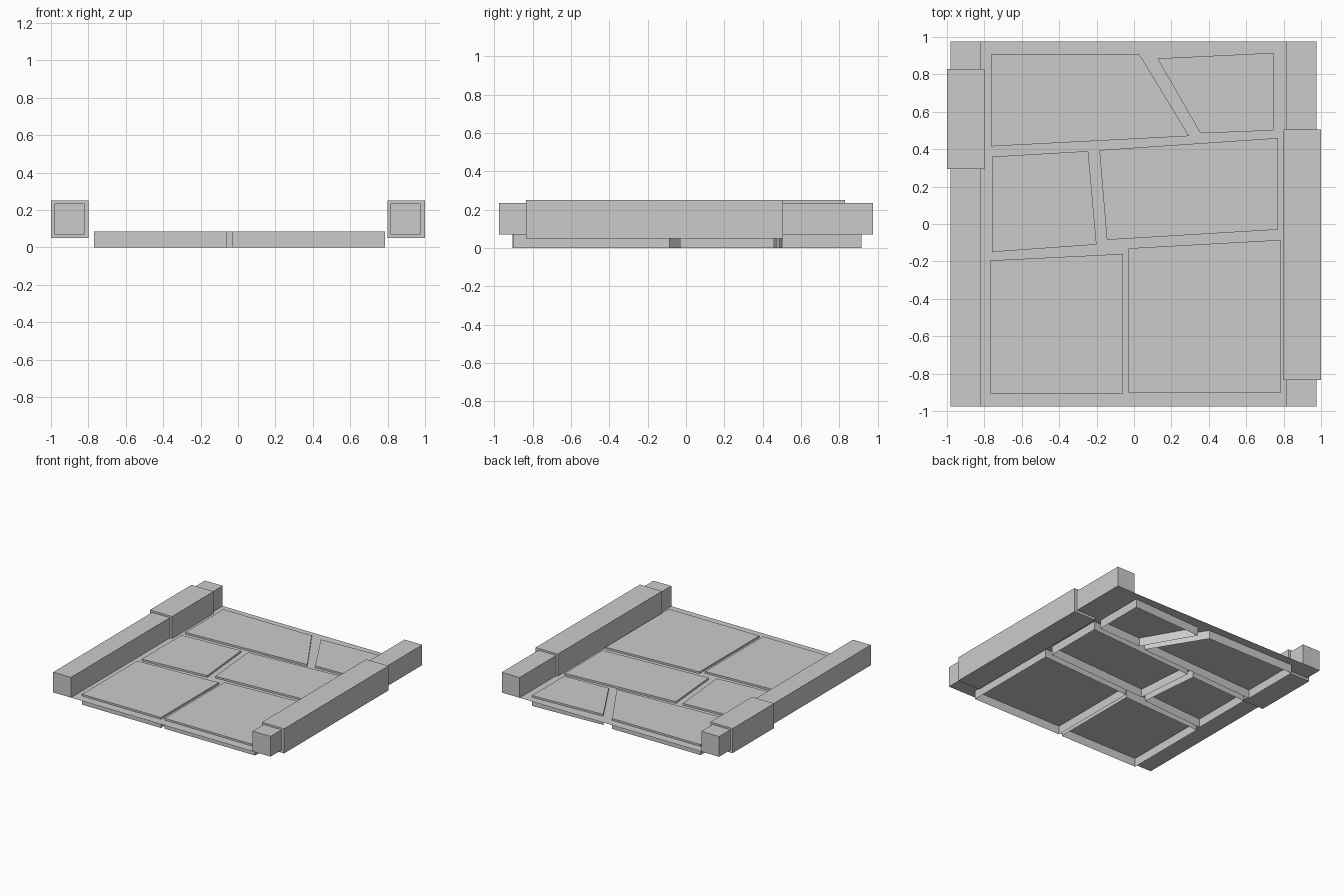
import bpy, bmesh

if "Cube" in bpy.data.objects:
    bpy.data.objects.remove(bpy.data.objects["Cube"])


def make_object(name, bm):
    mesh = bpy.data.meshes.new(name)
    bm.to_mesh(mesh)
    bm.free()
    obj = bpy.data.objects.new(name, mesh)
    bpy.context.collection.objects.link(obj)
    return obj


def prism(name, outline, z0, z1, closed=True):
    """Counter-clockwise outline raised from z0 to z1, optionally open below."""
    bm = bmesh.new()
    low = [bm.verts.new((x, y, z0)) for x, y in outline]
    high = [bm.verts.new((x, y, z1)) for x, y in outline]
    n = len(outline)
    for i in range(n):
        j = (i + 1) % n
        bm.faces.new((low[i], low[j], high[j], high[i]))
    bm.faces.new(high)
    if closed:
        bm.faces.new(low[::-1])
    return make_object(name, bm)


def rect(x0, x1, y0, y1):
    return [(x0, y0), (x1, y0), (x1, y1), (x0, y1)]


# Mortar bed: a single flat sheet between the stones
bm = bmesh.new()
bm.faces.new([bm.verts.new((x, y, 0.07)) for x, y in rect(-0.98, 0.975, -0.975, 0.975)])
make_object("mortar_bed", bm)

# Paving slabs: irregular stones with open undersides
slabs = {
    "slab_back_left": [(-0.765, 0.415), (0.295, 0.47), (0.03, 0.905), (-0.765, 0.905)],
    "slab_back_right": [(0.355, 0.485), (0.745, 0.50), (0.745, 0.915), (0.125, 0.885)],
    "slab_middle_left": [(-0.76, -0.15), (-0.20, -0.11), (-0.245, 0.39), (-0.76, 0.36)],
    "slab_middle_right": [(-0.145, -0.085), (0.77, -0.03), (0.77, 0.46), (-0.185, 0.395)],
    "slab_front_left": [(-0.77, -0.905), (-0.06, -0.905), (-0.06, -0.16), (-0.77, -0.195)],
    "slab_front_right": [(-0.03, -0.90), (0.785, -0.90), (0.785, -0.085), (-0.03, -0.13)],
}
for name, outline in slabs.items():
    prism(name, outline, 0.0, 0.085, closed=False)

# Kerbs: a full-length core with one thicker stone on each side
prism("kerb_core_left", rect(-0.98, -0.82, -0.975, 0.975), 0.07, 0.235)
prism("kerb_core_right", rect(0.815, 0.975, -0.975, 0.975), 0.07, 0.235)
prism("kerb_stone_left", rect(-1.0, -0.80, 0.295, 0.83), 0.05, 0.25)
prism("kerb_stone_right", rect(0.80, 1.0, -0.835, 0.505), 0.05, 0.25)
